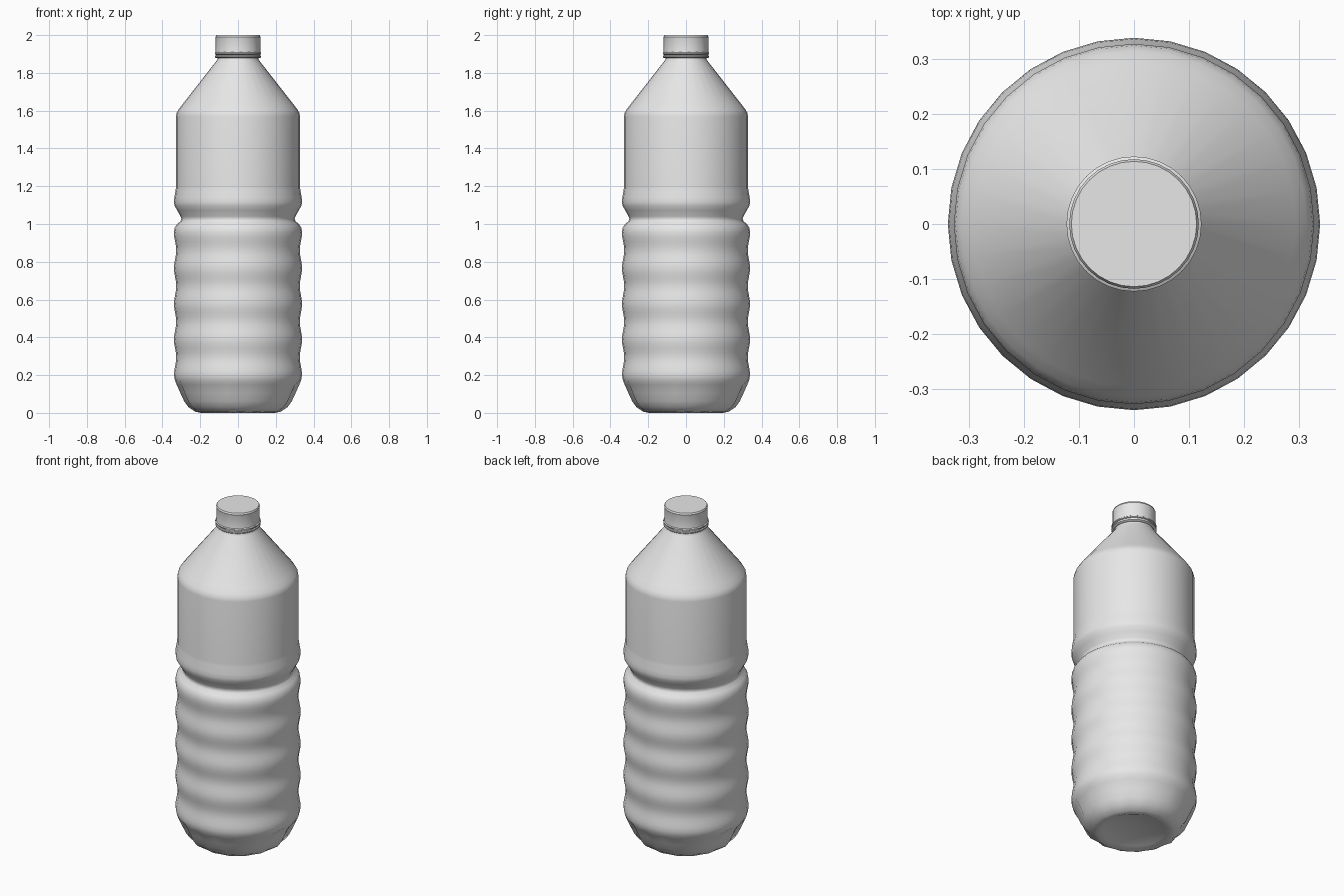
import bpy, bmesh, math

cube = bpy.data.objects.get("Cube")
if cube:
    bpy.data.objects.remove(cube)

SEGMENTS = 32


def make_material(name, rgb):
    mat = bpy.data.materials.new(name)
    mat.use_nodes = True
    mat.diffuse_color = (*rgb, 1)
    mat.node_tree.nodes["Principled BSDF"].inputs["Base Color"].default_value = (*rgb, 1)
    return mat


grey = make_material("plain grey", (0.8, 0.8, 0.8))


def lathe(name, profile, angle):
    """Spin (radius, height, flute depth) points; flutes pull in every other column."""
    bm = bmesh.new()
    rings = []
    for r, z, flute in profile:
        if r == 0:
            rings.append([bm.verts.new((0, 0, z))] * SEGMENTS)
            continue
        ring = []
        for i in range(SEGMENTS):
            a = math.tau * i / SEGMENTS
            rad = r - flute * (i % 2)
            ring.append(bm.verts.new((rad * math.cos(a), rad * math.sin(a), z)))
        rings.append(ring)
    for low, high in zip(rings, rings[1:]):
        for i in range(SEGMENTS):
            j = (i + 1) % SEGMENTS
            corners = [low[i], low[j], high[j], high[i]]
            bm.faces.new(list(dict.fromkeys(corners)))
    bmesh.ops.recalc_face_normals(bm, faces=bm.faces)
    mesh = bpy.data.meshes.new(name)
    bm.to_mesh(mesh)
    bm.free()
    mesh.materials.append(grey)
    obj = bpy.data.objects.new(name, mesh)
    bpy.context.collection.objects.link(obj)
    bpy.ops.object.select_all(action="DESELECT")
    obj.select_set(True)
    bpy.context.view_layer.objects.active = obj
    bpy.ops.object.shade_smooth_by_angle(angle=math.radians(angle))
    return obj


# Fluted foot with a dished underside
foot = [(0, 0.03, 0), (0.17, 0.01, 0), (0.195, 0, 0), (0.225, 0.006, 0.006),
        (0.262, 0.03, 0.013), (0.285, 0.062, 0.016), (0.305, 0.105, 0.016),
        (0.325, 0.15, 0.012), (0.334, 0.172, 0)]

# Wavy grip, four ribs tall
ribs = []
STEPS = 32
for k in range(STEPS + 1):
    t = k / STEPS
    ribs.append((0.333 + 0.006 * math.cos(math.tau * 4 * t), 0.2 + 0.755 * t, 0))

# Waist groove, label panel and conical shoulder
upper = [(0.335, 0.98, 0), (0.322, 1.0, 0), (0.304, 1.015, 0), (0.3, 1.027, 0),
         (0.304, 1.04, 0), (0.322, 1.072, 0), (0.336, 1.097, 0), (0.339, 1.115, 0),
         (0.337, 1.14, 0), (0.33, 1.18, 0), (0.328, 1.2, 0), (0.328, 1.57, 0),
         (0.325, 1.588, 0), (0.315, 1.606, 0), (0.295, 1.632, 0),
         (0.115, 1.862, 0), (0.108, 1.875, 0), (0.108, 1.9, 0)]
lathe("bottle_body", foot + ribs + upper, 50)

# Tamper ring below the cap
lathe("cap_ring", [(0.1, 1.878, 0), (0.116, 1.878, 0), (0.122, 1.883, 0),
                   (0.122, 1.89, 0), (0.117, 1.893, 0), (0.117, 1.896, 0),
                   (0.123, 1.899, 0), (0.123, 1.905, 0), (0.116, 1.91, 0),
                   (0.1, 1.91, 0)], 40)

# Knurled screw cap
lathe("screw_cap", [(0, 1.906, 0), (0.118, 1.906, 0), (0.118, 1.915, 0.003),
                    (0.118, 1.986, 0.003), (0.118, 1.991, 0),
                    (0.114, 2.0, 0), (0, 2.0, 0)], 30)
